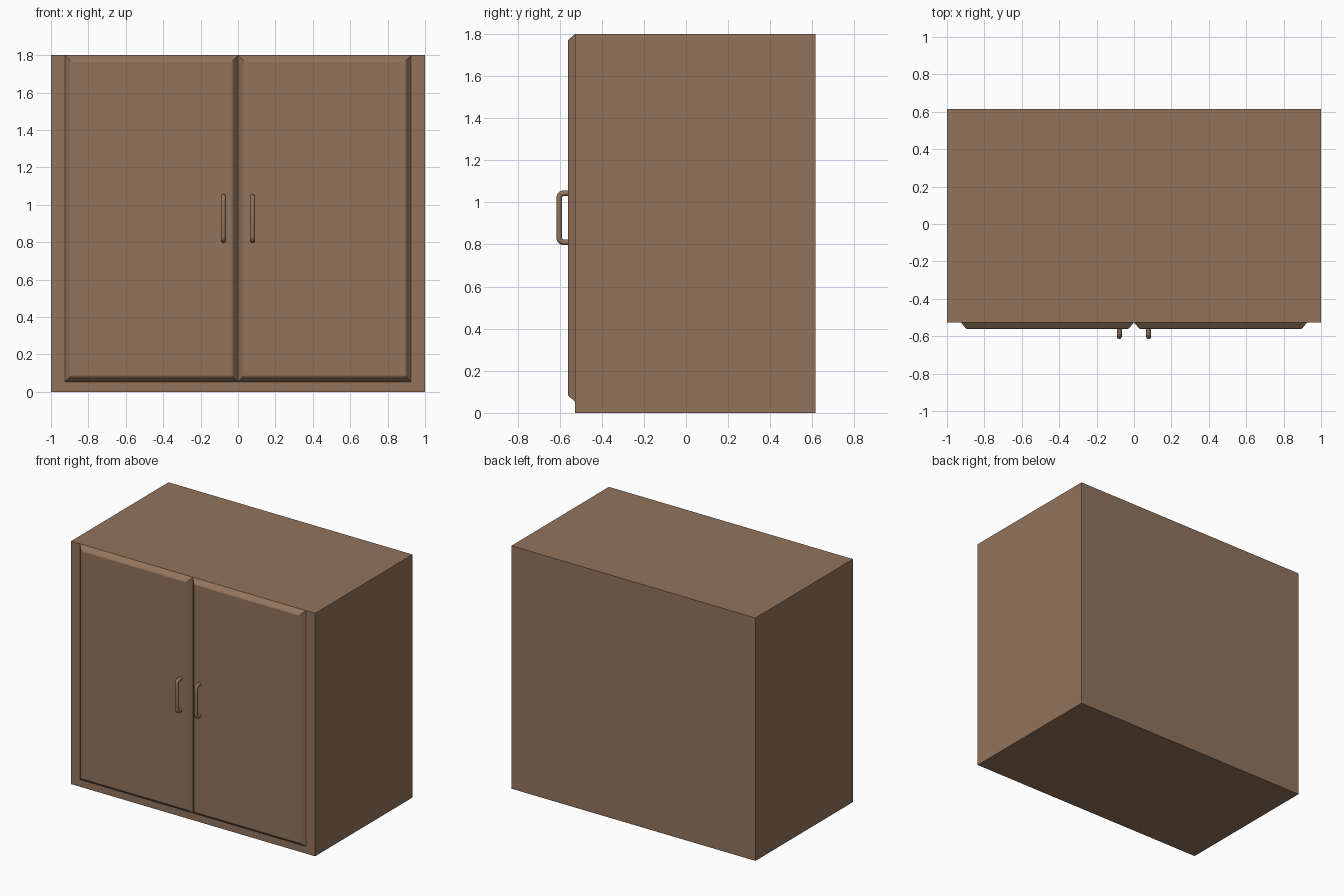
import bpy, bmesh, math
from mathutils import Vector

if "Cube" in bpy.data.objects:
    bpy.data.objects.remove(bpy.data.objects["Cube"])

wood = bpy.data.materials.new("brown_wood")
wood.diffuse_color = (0.288, 0.174, 0.107, 1)
wood.use_nodes = True
wood.node_tree.nodes["Principled BSDF"].inputs["Base Color"].default_value = wood.diffuse_color

FRONT, BACK, TOP = -0.526, 0.615, 1.8


def finish(name, bm, smooth=False):
    bmesh.ops.recalc_face_normals(bm, faces=bm.faces)
    mesh = bpy.data.meshes.new(name)
    bm.to_mesh(mesh)
    bm.free()
    mesh.materials.append(wood)
    ob = bpy.data.objects.new(name, mesh)
    bpy.context.collection.objects.link(ob)
    if smooth:
        bpy.ops.object.select_all(action='DESELECT')
        ob.select_set(True)
        bpy.context.view_layer.objects.active = ob
        bpy.ops.object.shade_smooth_by_angle(angle=math.radians(40))
    return ob


def loft(name, rings, smooth=False):
    """Skin closed rings of points and cap both ends."""
    bm = bmesh.new()
    rows = [[bm.verts.new(p) for p in r] for r in rings]
    n = len(rows[0])
    for a, b in zip(rows, rows[1:]):
        for i in range(n):
            j = (i + 1) % n
            bm.faces.new((a[i], a[j], b[j], b[i]))
    bm.faces.new(rows[0])
    bm.faces.new(rows[-1])
    return finish(name, bm, smooth)


def rect(x0, x1, z0, z1, y):
    return [(x0, y, z0), (x1, y, z0), (x1, y, z1), (x0, y, z1)]


# Cabinet body
loft("cabinet_body", [rect(-1, 1, 0, TOP, FRONT), rect(-1, 1, 0, TOP, BACK)])

# Handle path in the y-z plane, with rounded corners
R, YH, ZLO, ZHI, C = 0.0135, -0.6015, 0.81, 1.043, 0.02
path = [(-0.55, ZHI)]
for cz, start in ((ZHI - C, 0), (ZLO + C, 90)):
    for k in range(5):
        a = math.radians(start + k * 22.5)
        path.append((YH + C - C * math.sin(a), cz + C * math.cos(a)))
path.append((-0.55, ZLO))

for side, s in (("left", -1), ("right", 1)):
    # Door with a moulded edge: (inset, height) profile
    profile = [(0, -0.004), (0, 0), (0.02, 0.024), (0.024, 0.029), (0.029, 0.033), (0.034, 0.035)]
    x0, x1 = sorted((0, s * 0.926))
    loft(side + "_door",
         [rect(x0 + i, x1 - i, 0.053 + i, TOP - i, FRONT - h) for i, h in profile])

    # Bar handle
    rings = []
    for i, (y, z) in enumerate(path):
        p, q = path[max(i - 1, 0)], path[min(i + 1, len(path) - 1)]
        t = Vector((0, q[0] - p[0], q[1] - p[1])).normalized()
        nrm = t.cross(Vector((1, 0, 0)))
        ring = []
        for k in range(12):
            a = k * math.tau / 12
            ring.append(Vector((s * 0.078, y, z)) + R * (math.cos(a) * Vector((1, 0, 0)) + math.sin(a) * nrm))
        rings.append(ring)
    loft(side + "_handle", rings, smooth=True)
